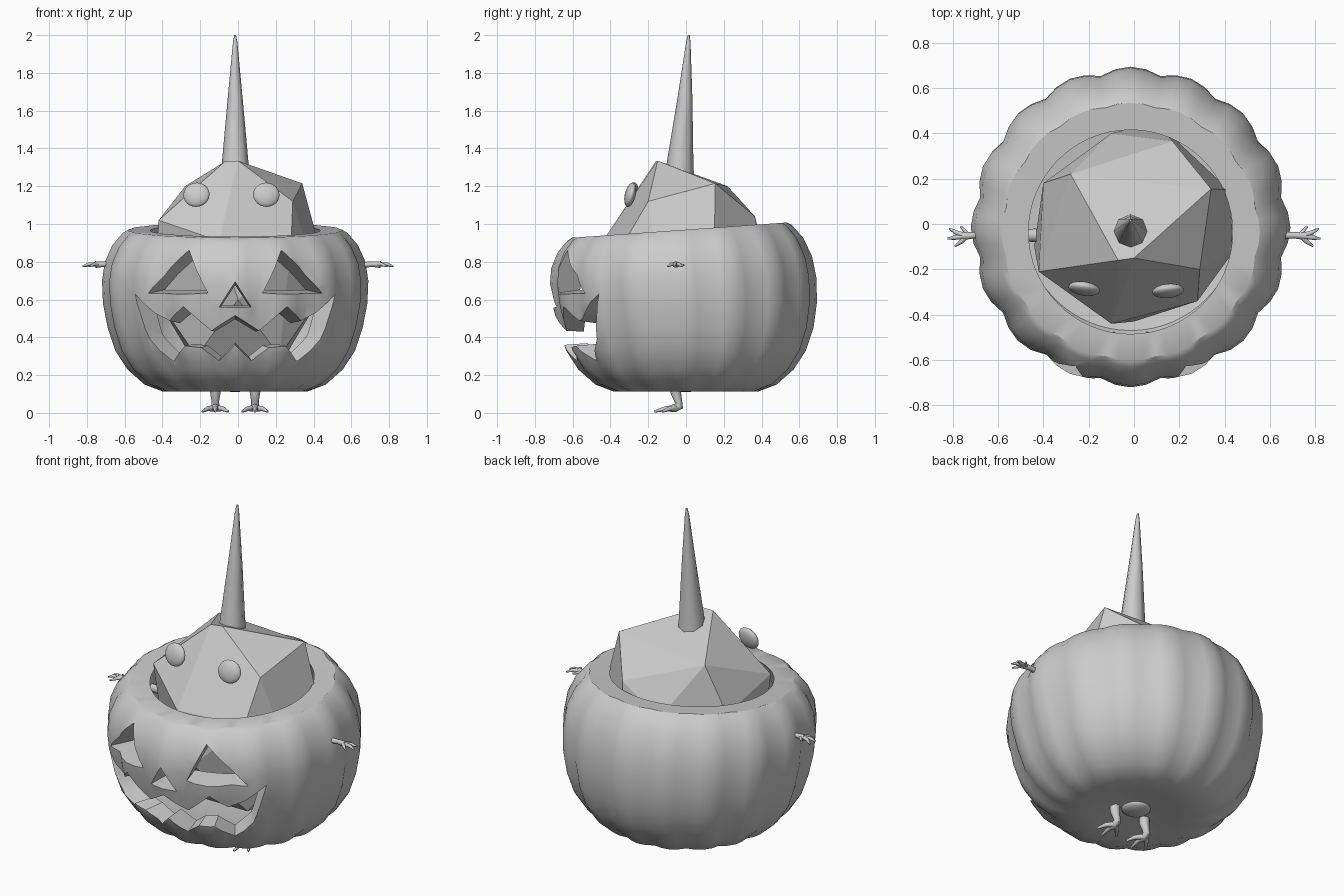
import bpy, bmesh, math
from mathutils import Vector

if "Cube" in bpy.data.objects:
    bpy.data.objects.remove(bpy.data.objects["Cube"])

CX = -0.015   # centre line of the pumpkin


def make(name, bm, angle=None):
    bmesh.ops.recalc_face_normals(bm, faces=bm.faces[:])
    me = bpy.data.meshes.new(name)
    bm.to_mesh(me)
    bm.free()
    ob = bpy.data.objects.new(name, me)
    bpy.context.collection.objects.link(ob)
    if angle:
        smooth(ob, angle)
    return ob


def activate(ob):
    bpy.ops.object.select_all(action='DESELECT')
    ob.select_set(True)
    bpy.context.view_layer.objects.active = ob


def smooth(ob, angle):
    activate(ob)
    bpy.ops.object.shade_smooth_by_angle(angle=math.radians(angle))


# Hollow ribbed pumpkin: outer wall, tilted rim, inner wall (radius, height, rib depth)
profile = [(.12, .14, 0), (.25, .115, .04), (.38, .112, .06), (.48, .15, .05), (.57, .23, .04),
           (.635, .33, .04), (.675, .45, .04), (.70, .58, .04), (.705, .70, .04), (.69, .80, .04),
           (.65, .89, .035), (.595, .955, .025), (.57, .97, .02),
           (.45, .968, 0), (.50, .87, 0), (.55, .75, 0), (.57, .60, 0), (.55, .42, 0),
           (.47, .28, 0), (.25, .24, 0)]
SEG, LOBES = 64, 16
bm = bmesh.new()
rings = []
for r, z, amp in profile:
    w = min(max((z - .5) / .45, 0), 1)
    ring = []
    for i in range(SEG):
        a = 2 * math.pi * i / SEG
        rr = r * (1 - amp * (1 - abs(math.cos(a * LOBES / 2))))
        y = rr * math.sin(a) - .035 * w
        ring.append(bm.verts.new((CX + rr * math.cos(a), y, z + .071 * y * w)))
    rings.append(ring)
for a, b in zip(rings, rings[1:]):
    for i in range(SEG):
        j = (i + 1) % SEG
        bm.faces.new((a[i], a[j], b[j], b[i]))
bm.faces.new(rings[0])
bm.faces.new(rings[-1])
pumpkin = make("pumpkin_shell", bm)


# Carved openings, tapering towards the pumpkin axis
def carve(name, pts, focus_z):
    o = Vector((0, 0, focus_z))
    bm = bmesh.new()
    front, back = [], []
    for x, z in pts:
        rad = .69 - max(0, .5 - z) * .35
        p = Vector((x, -math.sqrt(rad * rad - x * x), z))
        for lst, k in ((front, 2.0), (back, .62)):
            q = o + (p - o) * k
            if k > 1:
                q.z = focus_z + (p.z - focus_z) * k
            lst.append(bm.verts.new((q.x + CX, q.y, q.z)))
    n = len(pts)
    bm.faces.new(front)
    bm.faces.new(back[::-1])
    for i in range(n):
        j = (i + 1) % n
        bm.faces.new((front[j], front[i], back[i], back[j]))
    bmesh.ops.triangulate(bm, faces=bm.faces[:])
    cutter = make(name, bm)
    mod = pumpkin.modifiers.new(name, 'BOOLEAN')
    mod.operation = 'DIFFERENCE'
    mod.solver = 'EXACT'
    mod.object = cutter
    activate(pumpkin)
    bpy.ops.object.modifier_apply(modifier=name)
    bpy.data.objects.remove(cutter)


def flip(pts):
    return [(-x, z) for x, z in reversed(pts)]


eye_hole = [(-.45, .635), (-.145, .635), (-.25, .865)]
carve("eye_cut_left", eye_hole, .73)
carve("eye_cut_right", flip(eye_hole), .73)
carve("nose_cut", [(-.085, .56), (.085, .56), (0, .69)], .61)
upper = [(-.52, .625), (-.43, .53), (-.36, .49), (-.27, .56), (-.13, .435)]
lower = [(-.09, .27), (-.18, .345), (-.265, .355), (-.345, .265), (-.45, .39)]
carve("mouth_cut", upper + [(0, .515)] + flip(upper) + flip(lower) + [(0, .36)] + lower, .41)
smooth(pumpkin, 32)

# Faceted lump sitting inside the pumpkin
pts = [(0, -.15, 1.335), (-.07, -.16, 1.33), (.34, .155, 1.215), (-.28, .22, 1.2),
       (.17, .365, 1.04), (-.42, -.21, 1.02), (.29, -.20, 1.12), (-.1, -.44, .91),
       (.42, .15, .92), (.28, -.34, .88), (-.40, .18, .92), (-.1, .40, .90),
       (.44, -.12, .62), (-.44, -.1, .62), (.1, .45, .6), (0, -.43, .6),
       (.25, .2, .3), (-.25, .2, .3), (.22, -.22, .3), (-.22, -.22, .3)]
bm = bmesh.new()
for p in pts:
    bm.verts.new(p)
res = bmesh.ops.convex_hull(bm, input=bm.verts[:])
loose = [v for v in bm.verts if not v.link_faces]
bmesh.ops.delete(bm, geom=loose, context='VERTS')
bmesh.ops.dissolve_limit(bm, angle_limit=math.radians(9), verts=bm.verts[:], edges=bm.edges[:])
make("faceted_body", bm)

# Tall eight-sided horn with a blunt tip
bm = bmesh.new()
rings = []
for r, y, z in [(.078, -.035, 1.24), (.07, -.031, 1.33), (.04, -.006, 1.66), (.012, .012, 1.96), (.005, .015, 2.0)]:
    rings.append([bm.verts.new((CX + r * math.cos(k * math.pi / 4), y + r * math.sin(k * math.pi / 4), z))
                  for k in range(8)])
for a, b in zip(rings, rings[1:]):
    for i in range(8):
        j = (i + 1) % 8
        bm.faces.new((a[i], a[j], b[j], b[i]))
bm.faces.new(rings[0])
bm.faces.new(rings[-1])
make("horn", bm, 60)

# Button eyes
for side, x, y in (("left", -.22, -.285), ("right", .15, -.295)):
    bm = bmesh.new()
    bmesh.ops.create_uvsphere(bm, u_segments=24, v_segments=12, radius=1)
    eye = make("eye_" + side, bm, 60)
    eye.scale = (.07, .066, .028)
    eye.rotation_euler = Vector((-.15 if x < 0 else .1, -1, .25)).to_track_quat('Z', 'Y').to_euler()
    eye.location = (x, y, 1.155)

# Shallow boss under the pumpkin
bm = bmesh.new()
bmesh.ops.create_uvsphere(bm, u_segments=24, v_segments=12, radius=1)
boss = make("base_boss", bm, 60)
boss.scale = (.08, .08, .03)
boss.location = (CX, 0, .14)


# Limbs: tapered tubes (x, y, z, radius)
def limb(name, paths):
    cu = bpy.data.curves.new(name, 'CURVE')
    cu.dimensions = '3D'
    cu.bevel_depth = 1
    cu.bevel_resolution = 2
    cu.use_fill_caps = True
    for path in paths:
        s = cu.splines.new('POLY')
        s.points.add(len(path) - 1)
        for pt, (x, y, z, r) in zip(s.points, path):
            pt.co = (x, y, z, 1)
            pt.radius = r
    ob = bpy.data.objects.new(name, cu)
    bpy.context.collection.objects.link(ob)
    activate(ob)
    bpy.ops.object.convert(target='MESH')
    smooth(bpy.context.object, 60)


for side, s in (("left", -1), ("right", 1)):
    # Arm with three fingers and a thumb
    paths = [[(s * .43, -.05, .78, .03), (s * .64, -.05, .782, .017),
              (s * .71, -.05, .787, .014), (s * .755, -.053, .785, .018)]]
    for dx, dy in ((.815, -.02), (.822, -.065), (.79, -.098)):
        paths.append([(s * .74, -.053, .786, .012), (s * (dx - .03), (dy - .055) / 2, .787, .010),
                      (s * dx, dy, .775, .004)])
    paths.append([(s * .73, -.05, .785, .011), (s * .765, -.01, .782, .005)])
    limb("arm_" + side, paths)

    # Leg with three toes
    x = CX + s * .105
    paths = [[(x, -.055, .22, .032), (x, -.055, .11, .028), (x, -.04, .06, .02),
              (x, -.035, .035, .022), (x, -.06, .026, .022), (x, -.085, .02, .016)]]
    for dx, y in ((-.068, -.125), (0, -.168), (.068, -.125)):
        paths.append([(x, -.05, .025, .018), (x + dx * .6, (y - .05) / 2, .022, .013), (x + dx, y, .007, .006)])
    limb("leg_" + side, paths)
